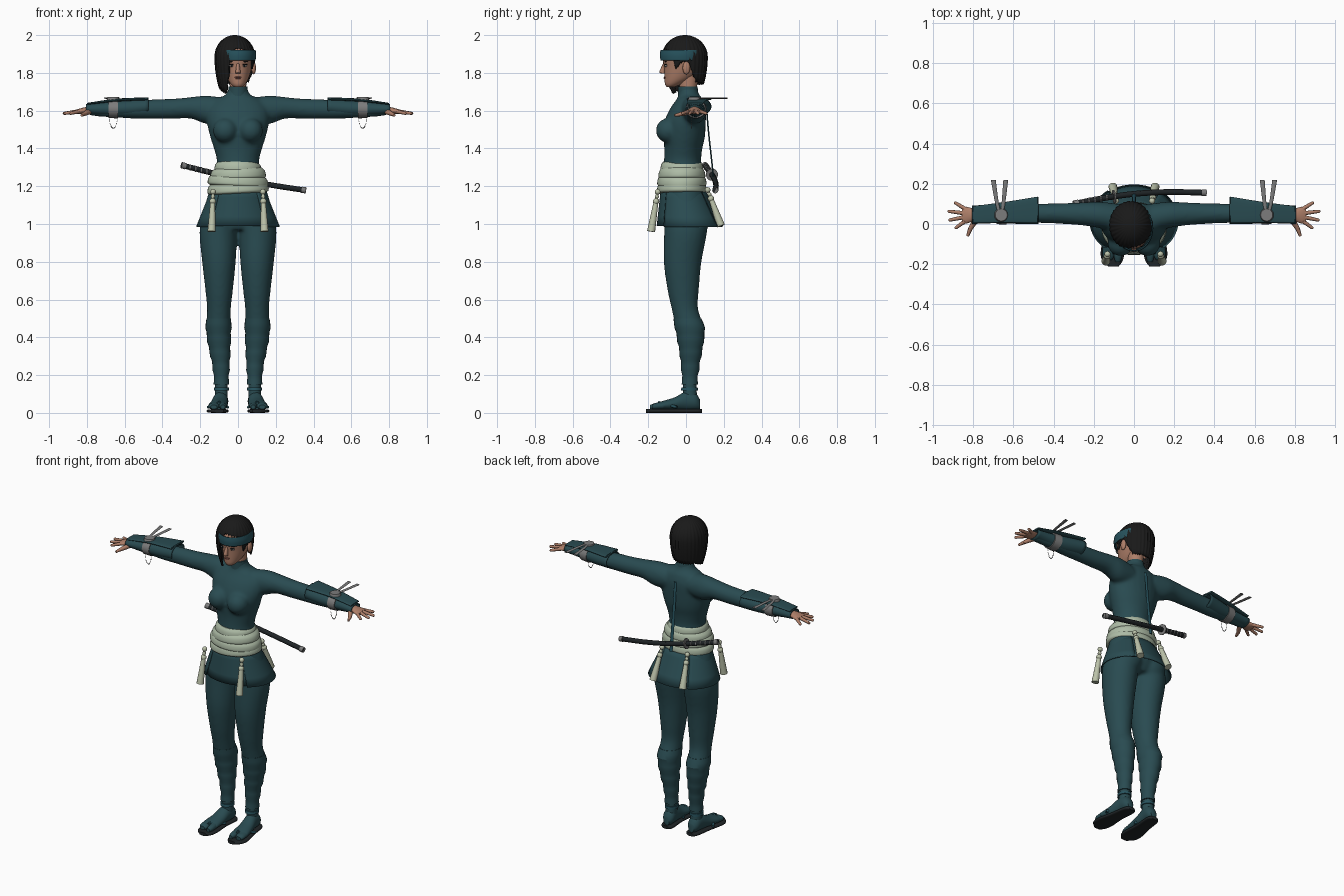
import bpy, bmesh, math
from mathutils import Vector, Matrix

cube = bpy.data.objects.get("Cube")
if cube:
    bpy.data.objects.remove(cube, do_unlink=True)


def material(name, *rgb):
    mat = bpy.data.materials.new(name)
    mat.use_nodes = True
    mat.diffuse_color = (*rgb, 1)
    shader = next(n for n in mat.node_tree.nodes if n.type == 'BSDF_PRINCIPLED')
    shader.inputs["Base Color"].default_value = (*rgb, 1)
    shader.inputs["Roughness"].default_value = .8
    return mat


teal = material("teal cloth", .022, .07, .082)
blue = material("headband blue", .02, .085, .11)
sage = material("sage sash", .42, .5, .38)
cream = material("cream tassel", .5, .54, .4)
skin = material("skin", .42, .21, .14)
black = material("black hair", .01, .01, .01)
lacquer = material("dark lacquer", .014, .018, .02)
metal = material("grey metal", .2, .2, .2)
lip = material("lip", .27, .1, .08)
white = material("eye white", .55, .55, .55)


def make(name, bm, mat, thickness=0, angle=45):
    bmesh.ops.recalc_face_normals(bm, faces=bm.faces)
    mesh = bpy.data.meshes.new(name)
    bm.to_mesh(mesh)
    bm.free()
    mesh.shade_smooth()
    mesh.set_sharp_from_angle(angle=math.radians(angle))
    mesh.materials.append(mat)
    ob = bpy.data.objects.new(name, mesh)
    bpy.context.scene.collection.objects.link(ob)
    if thickness:
        mod = ob.modifiers.new("thickness", 'SOLIDIFY')
        mod.thickness = thickness
    return ob


def blend(rows, steps):
    """Catmull-Rom interpolation of cross-section rows."""
    out = []
    for i in range(len(rows) - 1):
        a, b, c, d = (rows[max(0, min(len(rows) - 1, i + k))] for k in (-1, 0, 1, 2))
        for s in range(steps):
            t = s / steps
            out.append([q + t * (r - p + t * (2 * p - 5 * q + 4 * r - u + t * (3 * (q - r) + u - p))) / 2
                        for p, q, r, u in zip(a, b, c, d)])
    return out + [list(rows[-1])]


def loft(bm, axis, rows, seg=24, steps=4, cap=True, power=1):
    """Tube through rows of (position, centre a, centre b, radius a, radius b)."""
    def squash(v):
        return math.copysign(abs(v) ** power, v)
    rings = []
    for t, a, b, ra, rb in blend(rows, steps):
        ring = []
        for i in range(seg):
            w = math.tau * i / seg
            p, q = a + ra * squash(math.cos(w)), b + rb * squash(math.sin(w))
            ring.append(bm.verts.new({'x': (t, p, q), 'y': (p, t, q), 'z': (p, q, t)}[axis]))
        rings.append(ring)
    for lo, hi in zip(rings, rings[1:]):
        for i in range(seg):
            j = (i + 1) % seg
            bm.faces.new((lo[i], lo[j], hi[j], hi[i]))
    if cap:
        bm.faces.new(rings[0])
        bm.faces.new(rings[-1])
    return [v for ring in rings for v in ring]


def rod(bm, p, q, r0, r1, seg=12):
    p, q = Vector(p), Vector(q)
    turn = (q - p).to_track_quat('Z', 'Y').to_matrix().to_4x4()
    bmesh.ops.create_cone(bm, cap_ends=True, segments=seg, radius1=r0, radius2=r1,
                          depth=(q - p).length, matrix=Matrix.Translation((p + q) / 2) @ turn)


def ball(bm, centre, radii):
    bmesh.ops.create_uvsphere(bm, u_segments=16, v_segments=10, radius=1,
                              matrix=Matrix.Translation(centre) @ Matrix.Diagonal((*radii, 1)))


def mirrored(rows, s, column):
    return [tuple(v * s if i == column else v for i, v in enumerate(r)) for r in rows]


# Body suit: torso, arms and legs fused into one smooth skin
torso = [(.97, 0, .0, .12, .09), (1.03, 0, .005, .18, .115), (1.1, 0, 0, .175, .12),
         (1.2, 0, -.015, .145, .115), (1.32, 0, -.018, .113, .1), (1.39, 0, -.015, .125, .1),
         (1.46, 0, -.01, .147, .11), (1.54, 0, -.005, .165, .11), (1.61, 0, .01, .16, .095),
         (1.66, 0, .02, .12, .07), (1.685, 0, .015, .065, .055), (1.73, 0, .008, .047, .049)]
arm = [(.08, .03, 1.6, .07, .07), (.17, .045, 1.605, .066, .075), (.25, .05, 1.615, .058, .057),
       (.35, .052, 1.61, .052, .053), (.47, .053, 1.608, .048, .051), (.55, .053, 1.605, .049, .047),
       (.68, .05, 1.603, .04, .038), (.79, .045, 1.602, .032, .028)]
leg = [(1.08, .095, 0, .09, .115), (.96, .104, -.002, .1, .114), (.8, .101, -.018, .089, .1),
       (.65, .1, -.015, .073, .083), (.55, .101, -.006, .063, .07), (.45, .103, .02, .064, .075),
       (.35, .098, .025, .055, .061), (.25, .09, .023, .042, .045), (.15, .088, .02, .035, .037),
       (.06, .088, .022, .036, .042)]
bm = bmesh.new()
loft(bm, 'z', torso)
for s in (1, -1):
    loft(bm, 'x', mirrored(arm, s, 0))
    loft(bm, 'z', mirrored(leg, s, 1))
    ball(bm, (s * .067, -.093, 1.495), (.066, .068, .066))
    ball(bm, (s * .085, .06, 1.03), (.085, .07, .08))
body = make("body_suit", bm, teal)
remesh = body.modifiers.new("fuse", 'REMESH')
remesh.mode, remesh.voxel_size, remesh.use_smooth_shade = 'VOXEL', .01, True
soften = body.modifiers.new("soften", 'SMOOTH')
soften.factor, soften.iterations = .5, 8

# Raised collar
bm = bmesh.new()
loft(bm, 'z', [(1.665, 0, .016, .066, .058), (1.69, 0, .012, .053, .054), (1.728, 0, .009, .05, .052)])
make("collar", bm, teal)

for s, side in ((1, "left"), (-1, "right")):
    # Overlapping shin wraps
    bm = bmesh.new()
    shin = [r for r in blend(leg, 4) if .14 < r[0] < .52]
    loft(bm, 'z', mirrored([(z, x, y, a + .001 + .005 * (i % 3) / 2, b + .001 + .005 * (i % 3) / 2)
                            for i, (z, x, y, a, b) in enumerate(shin)], s, 1), steps=1)
    make(side + "_shin_wrap", bm, teal, angle=25)

    # Split-toe foot, sandal sole and straps
    bm = bmesh.new()
    loft(bm, 'y', mirrored([(.074, .088, .045, .02, .025), (.05, .089, .06, .037, .045),
                            (.0, .093, .063, .039, .05), (-.06, .1, .048, .045, .034),
                            (-.12, .106, .04, .05, .024), (-.15, .107, .036, .046, .018)], s, 1))
    for x, tip, wide in ((.08, -.19, .02), (.128, -.18, .028)):
        loft(bm, 'y', mirrored([(-.12, x, .038, wide, .019), (-.16, x, .035, wide, .018),
                                (tip, x, .031, wide * .6, .011)], s, 1))
    make(side + "_foot", bm, teal)
    bm = bmesh.new()
    loft(bm, 'y', mirrored([(.085, .088, .01, .02, .01), (.06, .089, .01, .04, .01),
                            (-.04, .1, .01, .045, .01), (-.13, .107, .01, .058, .01),
                            (-.18, .107, .01, .052, .01), (-.212, .102, .01, .025, .01)], s, 1), power=.6)
    make(side + "_sandal_sole", bm, lacquer)
    bm = bmesh.new()
    for x in (.055, .158):
        rod(bm, (s * .1, -.145, .056), (s * x, -.05, .03), .007, .008)
    loft(bm, 'z', mirrored([(.118, .088, .018, .04, .045), (.135, .088, .019, .04, .043)], s, 1))
    make(side + "_sandal_strap", bm, blue)

    # Flared forearm guard with tied cuff
    bm = bmesh.new()
    loft(bm, 'x', mirrored([(.475, .067, 1.622, .068, .048), (.58, .059, 1.613, .058, .047),
                            (.7, .051, 1.609, .047, .037), (.805, .046, 1.608, .046, .028)], s, 0), cap=False)
    make(side + "_forearm_guard", bm, teal, .006)
    bm = bmesh.new()
    loft(bm, 'x', mirrored([(.48, .07, 1.662, .066, .008), (.64, .058, 1.656, .052, .008),
                            (.8, .047, 1.636, .042, .005)], s, 0), power=.7)
    make(side + "_guard_plate", bm, teal)

    # Metal bracelet, disc, two pins and hanging chain
    bm = bmesh.new()
    loft(bm, 'x', mirrored([(.635, .054, 1.609, .056, .05), (.685, .052, 1.609, .053, .048)], s, 0))
    rod(bm, (s * .66, .045, 1.655), (s * .66, .045, 1.672), .036, .03, 16)
    for x in (.638, .7):
        loft(bm, 'y', mirrored([(.03, .662, 1.667, .006, .004), (.1, (x + .662) / 2, 1.667, .009, .004),
                                (.22, x, 1.667, .012, .004)], s, 1), seg=8)
    make(side + "_bracelet", bm, metal)
    bm = bmesh.new()
    for i in range(21):
        w = math.pi * i / 20
        ball(bm, (s * .66 + .022 * math.cos(w), .03, 1.57 - .063 * math.sin(w)), (.0025,) * 3)
    make(side + "_chain", bm, metal)

    # Hand with spread fingers
    bm = bmesh.new()
    loft(bm, 'x', mirrored([(.76, .045, 1.603, .026, .02), (.8, .045, 1.602, .032, .018),
                            (.835, .044, 1.597, .042, .015), (.855, .044, 1.595, .036, .01)], s, 0))
    for base, tip in (((.84, .075), (.888, .105)), ((.85, .054), (.92, .063)),
                      ((.85, .033), (.915, .02)), ((.84, .014), (.885, -.018))):
        p, q = (s * base[0], base[1], 1.596), (s * tip[0], tip[1], 1.586)
        rod(bm, p, q, .0105, .008)
        ball(bm, q, (.008,) * 3)
    rod(bm, (s * .785, .025, 1.597), (s * .815, -.025, 1.582), .016, .011)
    rod(bm, (s * .815, -.025, 1.582), (s * .828, -.06, 1.575), .011, .007)
    make(side + "_hand", bm, skin)

    # Eye, iris and brow
    for part, mat, z, y, size in (("eye", white, 1.838, -.106, (.015, .006, .006)),
                                  ("iris", black, 1.838, -.11, (.006, .005, .006)),
                                  ("eyelid", black, 1.845, -.107, (.018, .007, .003)),
                                  ("brow", black, 1.86, -.107, (.02, .006, .004))):
        bm = bmesh.new()
        ball(bm, (s * .033, y, z), size)
        make(side + "_" + part, bm, mat)

    # Hanging sash tassels, front and back
    for end, top, low in (("front", (.132, -.15, 1.17), (.14, -.185, .96)),
                          ("back", (.09, .115, 1.18), (.105, .185, .99))):
        bm = bmesh.new()
        p, q = Vector((s * top[0], *top[1:])), Vector((s * low[0], *low[1:]))
        for k, r in ((0, .015), (.12, .011), (.24, .017)):
            ball(bm, p.lerp(q, k), (r, r, r))
        rod(bm, p, p.lerp(q, .3), .007, .01)
        rod(bm, p.lerp(q, .26), q, .013, .022)
        make(f"{side}_{end}_tassel", bm, cream)

# Head, neck, nose and ears
bm = bmesh.new()
loft(bm, 'z', [(1.724, 0, -.083, .018, .018), (1.74, 0, -.068, .038, .043), (1.775, 0, -.037, .058, .077),
               (1.83, 0, -.012, .074, .105), (1.89, 0, -.01, .081, .112), (1.95, 0, -.005, .066, .09),
               (1.98, 0, 0, .03, .04)])
loft(bm, 'z', [(1.7, 0, .01, .043, .044), (1.8, 0, .018, .045, .05)])
loft(bm, 'z', [(1.797, 0, -.122, .013, .008), (1.806, 0, -.125, .013, .016), (1.85, 0, -.115, .007, .006)])
for s in (1, -1):
    ball(bm, (s * .083, .002, 1.826), (.012, .02, .034))
make("head", bm, skin)
bm = bmesh.new()
ball(bm, (0, -.11, 1.777), (.019, .008, .004))
ball(bm, (0, -.11, 1.771), (.015, .008, .004))
make("lips", bm, lip)

# Headband
bm = bmesh.new()
loft(bm, 'z', [(1.866, 0, -.022, .093, .113), (1.895, 0, -.022, .096, .116), (1.922, 0, -.022, .093, .113)],
     seg=40, cap=False)
make("headband", bm, blue, .006)

# Asymmetric bob: a streaked dome whose hem height varies around the head
hem = [(0, 1.862), (10, 1.86), (22, 1.8), (36, 1.755), (90, 1.745), (150, 1.74), (200, 1.71),
       (232, 1.69), (247, 1.76), (260, 1.9), (274, 1.935), (322, 1.915), (336, 1.82), (348, 1.855), (360, 1.862)]
bm = bmesh.new()
columns = []
count, levels = 120, 18
for i in range(count):
    deg = 360 * i / count
    lo, hi = next((a, b) for a, b in zip(hem, hem[1:]) if a[0] <= deg < b[0])
    end = lo[1] + (hi[1] - lo[1]) * (deg - lo[0]) / (hi[0] - lo[0]) - .006 * (i % 3 == 0)
    w = math.radians(deg)
    column = []
    for k in range(levels + 1):
        z = 2 - (2 - end) * (k / levels) ** 2
        d = (z - 1.885) / .115
        r = math.sqrt(max(0, 1 - d * d)) if d > 0 else 1 - .105 * d * d
        r *= 1 + .018 * math.cos(w * 30)
        column.append(bm.verts.new((-.017 + .106 * r * math.cos(w), -.006 + .12 * r * math.sin(w), z)))
    columns.append(column)
for a, b in zip(columns, columns[1:] + columns[:1]):
    for k in range(levels):
        bm.faces.new((a[k], a[k + 1], b[k + 1], b[k]))
bmesh.ops.remove_doubles(bm, verts=bm.verts, dist=.0004)
make("bob_hair", bm, black, .01)

# Sash of four tilted folds
bm = bmesh.new()
for i, (z, a, b) in enumerate(((1.19, .162, .131), (1.228, .16, .13), (1.266, .147, .124), (1.302, .124, .113))):
    fold = loft(bm, 'z', [(z - .028, 0, -.022, a - .012, b - .012), (z - .018, 0, -.022, a, b),
                          (z + .01, 0, -.022, a - .004, b - .003), (z + .028, 0, -.022, a - .02, b - .014)], seg=40)
    bmesh.ops.rotate(bm, verts=fold, cent=(0, 0, z),
                     matrix=Matrix.Rotation(math.radians((-3, 3, -2, 2)[i]), 3, 'Y'))
make("sash", bm, sage)

# Skirt of four flaring panels
for name, start, stop, out in (("front", 222, 318, 0), ("back", 48, 132, .006),
                               ("left", -48, 54, .012), ("right", 126, 228, .012)):
    bm = bmesh.new()
    grid = []
    for i in range(17):
        w = math.radians(start + (stop - start) * i / 16)
        grid.append([bm.verts.new(((.14 + .07 * t + out * t) * math.cos(w),
                                   -.018 + .036 * t + (.115 + .058 * t + out * t) * math.sin(w),
                                   1.19 - (.2 + out / 3) * t)) for t in (0, .25, .5, .75, 1)])
    for a, b in zip(grid, grid[1:]):
        for k in range(4):
            bm.faces.new((a[k], a[k + 1], b[k + 1], b[k]))
    make(name + "_skirt_panel", bm, teal, .006)

# Sword slung across the back: scabbard, grip, fittings
pommel, tip = Vector((-.3, .1, 1.312)), Vector((.36, .155, 1.178))


def along(t):
    return pommel.lerp(tip, t) + Vector((0, .025, -.012)) * math.sin(math.pi * t)


bm = bmesh.new()
for i in range(12):
    rod(bm, along(i / 12), along((i + 1) / 12), .0145, .0145)
make("sword_scabbard_and_grip", bm, lacquer)
bm = bmesh.new()
rod(bm, along(0), along(.035), .017, .017)
rod(bm, along(.965), along(1), .0165, .0165)
rod(bm, along(.3), along(.31), .032, .032, 20)
for i in range(5):
    ball(bm, along(.07 + .045 * i), (.008, .0165, .0165))
make("sword_fittings", bm, metal)

# Cloth tail hanging down the back
bm = bmesh.new()
loft(bm, 'z', [(1.19, 0, .152, .011, .004), (1.3, 0, .14, .011, .004), (1.48, 0, .12, .01, .004),
               (1.62, 0, .108, .009, .004)], seg=8)
make("back_tail", bm, blue)
